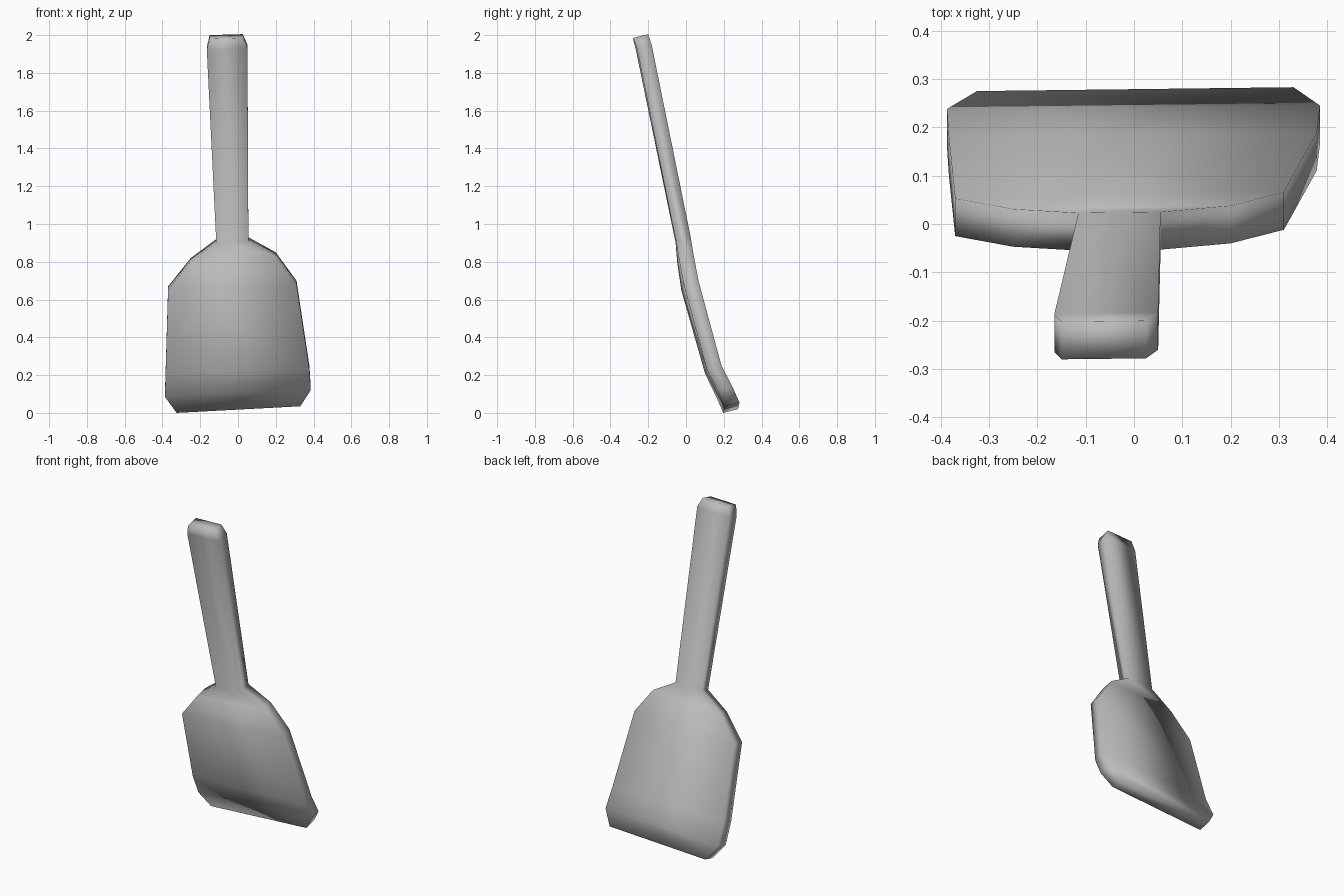
import bpy
import bmesh
from mathutils import Vector

if "Cube" in bpy.data.objects:
    bpy.data.objects.remove(bpy.data.objects["Cube"], do_unlink=True)

# One flat grey for the whole tool
grey = bpy.data.materials.new("grey_metal")
grey.use_nodes = True
colour = (0.5, 0.5, 0.5, 1)
grey.diffuse_color = colour
grey.node_tree.nodes["Principled BSDF"].inputs["Base Color"].default_value = colour

# Front face stations from grip end to blade lip: left edge point, right edge point
stations = [
    ((-0.15, -0.28, 1.98), (0.025, -0.278, 1.985)),    # grip end
    ((-0.165, -0.265, 1.92), (0.05, -0.26, 1.93)),     # grip chamfer
    ((-0.115, -0.055, 0.90), (0.055, -0.053, 0.91)),   # neck
    ((-0.25, -0.047, 0.80), (0.20, -0.04, 0.83)),      # upper shoulder
    ((-0.37, -0.025, 0.65), (0.31, -0.012, 0.68)),     # lower shoulder
    ((-0.383, 0.10, 0.21), (0.378, 0.11, 0.23)),       # blade bend
    ((-0.387, 0.16, 0.085), (0.385, 0.167, 0.12)),     # lip corner
    ((-0.325, 0.197, 0.0), (0.33, 0.205, 0.035)),      # lip
]
thickness = Vector((0, 0.078, 0.02))

# Bent plate: a four-sided loop at each station, bridged and capped
bm = bmesh.new()
loops = []
for left, right in stations:
    a, b = Vector(left), Vector(right)
    loops.append([bm.verts.new(p) for p in (a, b, b + thickness, a + thickness)])
for upper, lower in zip(loops, loops[1:]):
    for i in range(4):
        j = (i + 1) % 4
        bm.faces.new((upper[i], upper[j], lower[j], lower[i]))
bm.faces.new(loops[0])
bm.faces.new(loops[-1])
bmesh.ops.recalc_face_normals(bm, faces=bm.faces)
for face in bm.faces:
    face.smooth = True

mesh = bpy.data.meshes.new("spatula")
bm.to_mesh(mesh)
bm.free()
mesh.materials.append(grey)
spatula = bpy.data.objects.new("spatula", mesh)
bpy.context.collection.objects.link(spatula)
